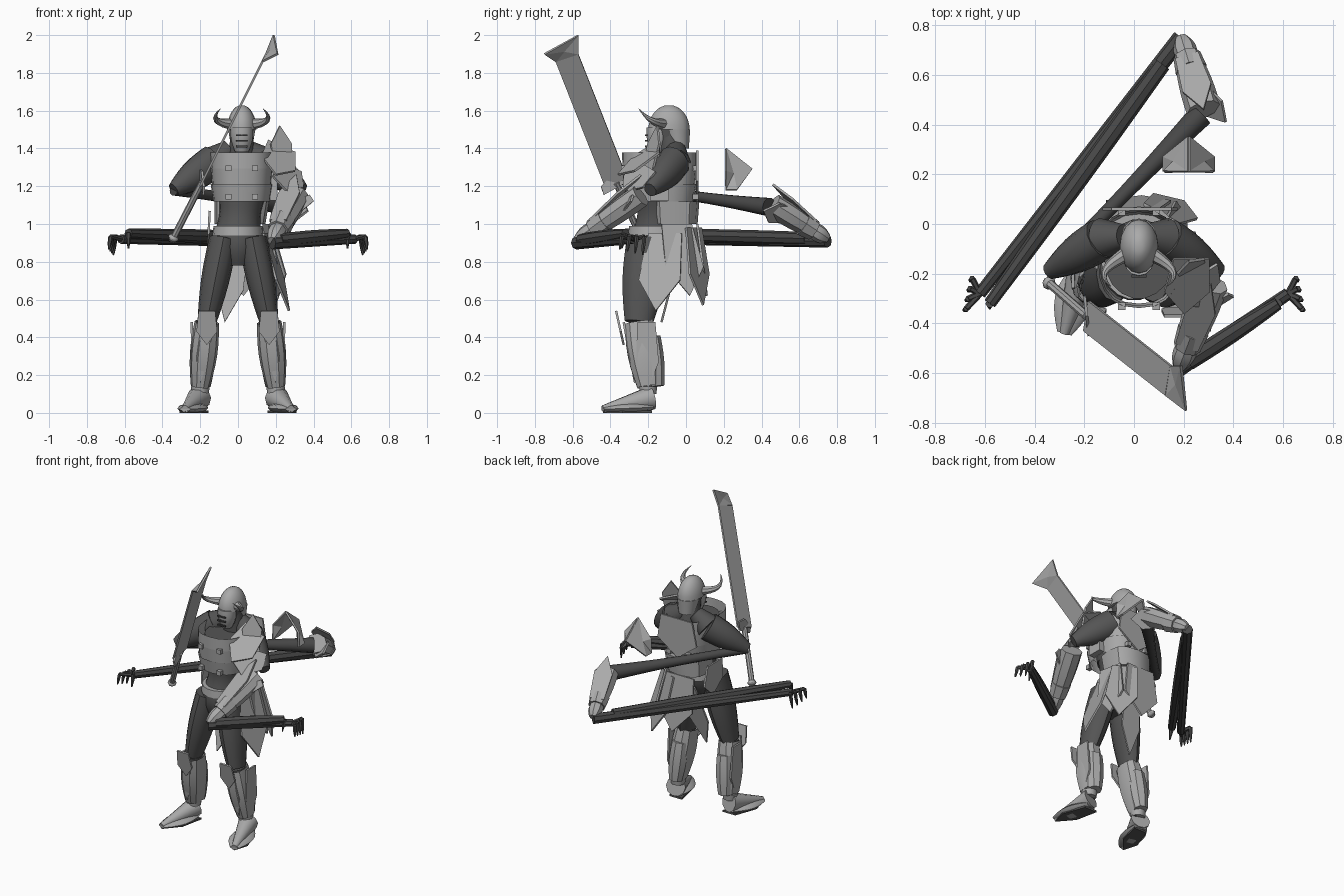
import bpy, bmesh
from math import sin, cos, pi, copysign
from mathutils import Vector

if "Cube" in bpy.data.objects:
    bpy.data.objects.remove(bpy.data.objects["Cube"], do_unlink=True)


def material(name, value):
    mat = bpy.data.materials.new(name)
    mat.use_nodes = True
    colour = (value, value, value, 1)
    mat.diffuse_color = colour
    mat.node_tree.nodes["Principled BSDF"].inputs["Base Color"].default_value = colour
    return mat


ARMOUR = material("armour grey", .4)
BODY = material("dark body", .09)
STRAND = material("charcoal", .065)
UP = Vector((0, 0, 1))
BACK = Vector((0, 1, 0))
LEFT = Vector((1, 0, 0))


def P(x, y, z):
    return Vector((x, y, z))


def finish(name, bm, mat, smooth, mirror):
    bmesh.ops.recalc_face_normals(bm, faces=bm.faces)
    mesh = bpy.data.meshes.new(name)
    bm.to_mesh(mesh)
    bm.free()
    obj = bpy.data.objects.new(name, mesh)
    bpy.context.collection.objects.link(obj)
    mesh.materials.append(mat)
    if smooth:
        bpy.ops.object.select_all(action="DESELECT")
        obj.select_set(True)
        bpy.context.view_layer.objects.active = obj
        bpy.ops.object.shade_smooth_by_angle(angle=pi / 5)
    if mirror:
        obj.modifiers.new("other side", "MIRROR")
    return obj


def tube(name, mat, centres, radii, flat=1, sides=12, square=1, level=False, caps=True,
         mirror=False):
    """Skin rounded rings along a path; flat scales the ring's second axis."""
    bm = bmesh.new()
    span = centres[-1] - centres[0]
    ref = BACK if level or abs(span.z) > span.length * .8 else UP
    loops = []
    for i, (centre, radius) in enumerate(zip(centres, radii)):
        along = centres[min(i + 1, len(centres) - 1)] - centres[max(i - 1, 0)]
        along = UP if level else along.normalized()
        wide = ref.cross(along).normalized()
        deep = along.cross(wide) * flat
        loop = []
        for k in range(sides):
            angle = 2 * pi * k / sides
            x, y = (copysign(abs(v) ** square, v) for v in (cos(angle), sin(angle)))
            loop.append(bm.verts.new(centre + (wide * x + deep * y) * radius))
        loops.append(loop)
    for low, high in zip(loops, loops[1:]):
        for k in range(sides):
            bm.faces.new((low[k - 1], low[k], high[k], high[k - 1]))
    if caps:
        bm.faces.new(loops[0])
        bm.faces.new(loops[-1])
    return finish(name, bm, mat, True, mirror)


def limb(name, mat, start, end, first, last, bulge=0, **options):
    """Straight limb whose radius tapers evenly, plus a muscle-like bulge."""
    steps = [i / 6 for i in range(7)]
    return tube(name, mat, [start.lerp(end, t) for t in steps],
                [first + (last - first) * t + bulge * sin(pi * t) for t in steps], **options)


def plate(name, mat, points, mirror=False):
    """Thin armour sheet, faceted as a fan about its middle."""
    bm = bmesh.new()
    verts = [bm.verts.new(p) for p in points]
    middle = bm.verts.new(sum(points, Vector()) / len(points))
    for i in range(len(verts)):
        bm.faces.new((verts[i - 1], verts[i], middle))
    obj = finish(name, bm, mat, False, mirror)
    solid = obj.modifiers.new("thickness", "SOLIDIFY")
    solid.thickness, solid.offset = .012, 0


def panel(name, mat, top, tip, across, mirror=False):
    """Shield-shaped plate: straight top, widest past halfway, pointed tip."""
    belly = top.lerp(tip, .6)
    plate(name, mat, [top - across * .8, top + across * .8, belly + across, tip,
                      belly - across], mirror)


def box(name, mat, centre, size):
    bm = bmesh.new()
    bmesh.ops.create_cube(bm, size=1)
    for v in bm.verts:
        v.co = centre + v.co * size
    finish(name, bm, mat, False, False)


# Torso, neck and pelvis
crotch, waist = P(0, -.19, .78), P(0, -.16, .97)
chest, collar = P(.02, -.14, 1.12), P(.02, -.14, 1.37)
crown = P(.02, -.09, 1.5)
limb("pelvis", BODY, crotch, waist, .07, .125, .02, level=True, sides=18, flat=1.1)
limb("abdomen", BODY, waist, chest, .12, .12, -.01, level=True, sides=18)
limb("inner_chest", BODY, chest, collar - UP * .03, .12, .14, level=True, flat=1.15, sides=18)
limb("neck", BODY, collar + BACK * .08 - UP * .07, crown, .08, .055)
limb("belt", ARMOUR, waist - UP * .03, waist + UP * .02, .135, .13, level=True, sides=18, flat=1.1)
limb("waist_guard", ARMOUR, waist + P(.01, .1, .03), chest + BACK * .08, .135, .145,
     level=True, flat=.9, square=.7)

# Layered chest armour with a flat back plate
for i in range(3):
    limb("chest_band", ARMOUR, chest.lerp(collar, i / 3), chest.lerp(collar, (i + 1.1) / 3),
         .15 + i * .007, .165, level=True, caps=False, flat=1.2, square=.8, sides=20)
panel("back_plate", ARMOUR, collar + P(.01, .2, .02), chest + BACK * .2, LEFT * .15)
for side in (-1, 1):
    for height in (.1, .7):
        strap = chest.lerp(collar, height) + LEFT * side * .07
        box("front_buckle", ARMOUR, strap - BACK * .19, P(.03, .03, .03))
        box("back_buckle", ARMOUR, strap + BACK * .19, P(.03, .03, .03))

# Head, domed helmet and slotted face mask
limb("head", BODY, crown - UP * .1, crown + UP * .03, .05, .065, level=True, flat=1.4)
arc = [i * pi / 16 for i in range(8)]
tube("helmet", ARMOUR, [crown + UP * .13 * sin(a) for a in arc], [.078 * cos(a) for a in arc],
     flat=1.4, sides=16, level=True)
limb("helmet_neck_guard", ARMOUR, crown + P(0, .05, -.1), crown + BACK * .04, .055, .072,
     level=True)
jaw = crown - BACK * .06
limb("face_mask", ARMOUR, jaw - UP * .12, jaw + UP * .01, .035, .058, .01, level=True)
for i in range(3):
    box("mask_slot", STRAND, jaw - P(0, .06, .09 - i * .03), P(.06, .012, .009))

# Horns sweep outward, then forward and up
steps = [i / 8 for i in range(9)]
for side in (-1, 1):
    tube("horn", ARMOUR, [crown + P(side * (.05 + .09 * sin(t * pi * .75)), -.03 - .13 * t,
                                    .03 + .08 * t * t) for t in steps],
         [.029 * (1.05 - t) for t in steps], sides=8)

# Legs, greaves and feet
hip, knee, ankle = P(.078, -.2, .92), P(.165, -.25, .48), P(.2, -.2, .1)
heel, toe = P(.205, -.18, .08), P(.28, -.44, .02)
limb("thighs", BODY, hip, knee, .075, .05, .012, flat=1.5, mirror=True)
limb("shins", BODY, knee, ankle, .055, .04, mirror=True)
limb("greaves", ARMOUR, knee, ankle + UP * .04, .065, .05, .015, flat=1.2, sides=10,
     square=.85, caps=False, mirror=True)
limb("ankle_cuffs", ARMOUR, ankle, ankle + UP * .04, .045, .05, sides=10, mirror=True)
limb("calf_plates", ARMOUR, knee.lerp(ankle, .2) + BACK * .05, ankle + P(-.01, .04, .04),
     .055, .045, .01, sides=8, mirror=True)
panel("knee_guards", ARMOUR, knee + P(0, -.12, .06), knee - P(0, .08, .12), LEFT * .055, True)
panel("shin_ridges", ARMOUR, knee - BACK * .08, ankle + P(0, -.07, .06), LEFT * .035, True)
panel("calf_wings", ARMOUR, knee + P(.08, .04, 0), ankle + P(.04, 0, .03), BACK * .06, True)
limb("feet", ARMOUR, heel, toe, .065, .02, sides=10, mirror=True)
limb("foot_flares", ARMOUR, P(heel.x, heel.y, .03), toe, .045, .03, .04, flat=.35, sides=10,
     mirror=True)
panel("soles", BODY, P(heel.x, heel.y, .006), P(toe.x, toe.y, .006), LEFT * .06, True)

# Skirt panels around the back and the hips
panel("left_hip_panel", ARMOUR, P(.15, -.11, .95), P(.27, -.16, .54), P(.02, .11, 0))
panel("left_rear_panel", ARMOUR, P(.15, -.05, 1), P(.21, .02, .62), P(-.02, .1, 0))
panel("back_left_panel", ARMOUR, P(.11, .04, .98), P(.2, .09, .57), P(.09, -.05, 0))
panel("back_middle_panel", ARMOUR, P(0, .06, 1), P(.03, .11, .62), LEFT * .13)
panel("inner_tail_panel", ARMOUR, P(0, -.02, .9), P(-.07, -.13, .48), LEFT * .07)
panel("right_hip_panel", ARMOUR, P(-.15, -.1, 1.07), P(-.16, -.06, .86), BACK * .1)

# Shoulder slopes and upper arms
shoulder, elbow = P(.13, -.06, 1.33), P(.34, -.19, 1.18)
limb("shoulder_slopes", BODY, P(.04, -.05, 1.4), shoulder, .05, .085, mirror=True)
limb("upper_arms", BODY, shoulder, elbow, .085, .035, .015, flat=1.1, mirror=True)

# Left shoulder armour: overlapping plates under a tall spike
panel("shoulder_spike", ARMOUR, P(.24, -.2, 1.28), P(.22, -.15, 1.52), P(.055, .03, 0))
panel("shoulder_upper", ARMOUR, P(.23, -.14, 1.41), P(.2, -.36, 1.26), P(.09, 0, -.04))
panel("shoulder_lower", ARMOUR, P(.27, -.2, 1.3), P(.26, -.33, 1.17), P(.08, .05, -.03))
box("side_strap", ARMOUR, chest.lerp(collar, .5) + LEFT * .17, P(.04, .1, .24))

# Loose shoulder armour behind the body: a bent arch
ridge, nose = P(.22, .21, 1.4), P(.22, .35, 1.29)
for side in (-1, 1):
    corner = ridge + P(side * .1, 0, -.12)
    hem = corner - UP * .1
    plate("loose_shoulder_pad", ARMOUR, [ridge, nose, hem + BACK * .06, hem, corner])

# Gauntlets, each with a fist, a ridge and an elbow spike
left_fist, right_fist = P(.18, -.58, .91), P(.19, .75, .92)
for side, cuff, fist in (("left", P(.31, -.24, 1.15), left_fist),
                         ("right", P(.28, .46, 1.1), right_fist)):
    wrist = cuff.lerp(fist, .75)
    across = (fist - cuff).cross(UP).normalized() * .06
    limb(side + "_gauntlet", ARMOUR, cuff, wrist, .07, .05, .008, flat=.9, sides=8)
    limb(side + "_wrist_cuff", ARMOUR, cuff.lerp(fist, .55), wrist, .065, .056, sides=8)
    limb(side + "_fist", ARMOUR, wrist, fist, .045, .025, .01, sides=8)
    panel(side + "_arm_ridge", ARMOUR, wrist + UP * .05, cuff + UP * .11, across)
    panel(side + "_elbow_spike", ARMOUR, cuff.lerp(wrist, .4), cuff + P(.09, -.05, -.03),
          P(.03, .03, .05))

# Stretched right forearm reaching the far gauntlet
limb("stretched_forearm", STRAND, P(-elbow.x, elbow.y, elbow.z), P(.27, .44, 1.09), .03, .05,
     -.01, sides=10)

# Stretched hands with clawed fingers and a thumb
for side, fist in ((-1, right_fist), (1, left_fist)):
    knuckle = P(side * .62, -.28, .92)
    thumb = P(side * .58, -.32, .95)
    limb("stretched_palm", STRAND, fist - UP * .01, knuckle, .035, .025, sides=8)
    limb("stretched_thumb_base", STRAND, fist.lerp(thumb, .1), thumb, .035, .025, .006, sides=8)
    limb("thumb_claw", STRAND, thumb, thumb - P(0, .02, .08), .018, .004, sides=6)
    for k in range(4):
        joint = knuckle + P(side * (.03 + .008 * k), .06 - .04 * k, .015)
        tip = joint + P(side * .01, -.01, -.1 + .01 * k)
        limb("finger", STRAND, knuckle, joint, .014, .012, sides=6)
        limb("finger_claw", STRAND, joint, tip, .012, .004, .003, sides=6)

# Great sword with a flared tip
pommel, guard = P(-.35, -.23, .91), P(-.19, -.37, 1.22)
neck, tip = P(.14, -.63, 1.88), P(.2, -.66, 1.95)
edge, flare = P(.01, .06, .02), P(-.01, .09, .05)
limb("sword_grip", ARMOUR, pommel, guard, .018, .018, sides=8)
limb("sword_pommel", ARMOUR, pommel, pommel.lerp(guard, .1), .012, .015, .015, sides=8)
panel("sword_guard", ARMOUR, guard - UP * .03, guard + UP * .06, flare * .9)
plate("sword_blade", ARMOUR, [guard - edge, guard + edge, neck + edge, neck - edge])
plate("sword_tip", ARMOUR, [neck - edge, neck + edge, tip + flare, tip - flare])
